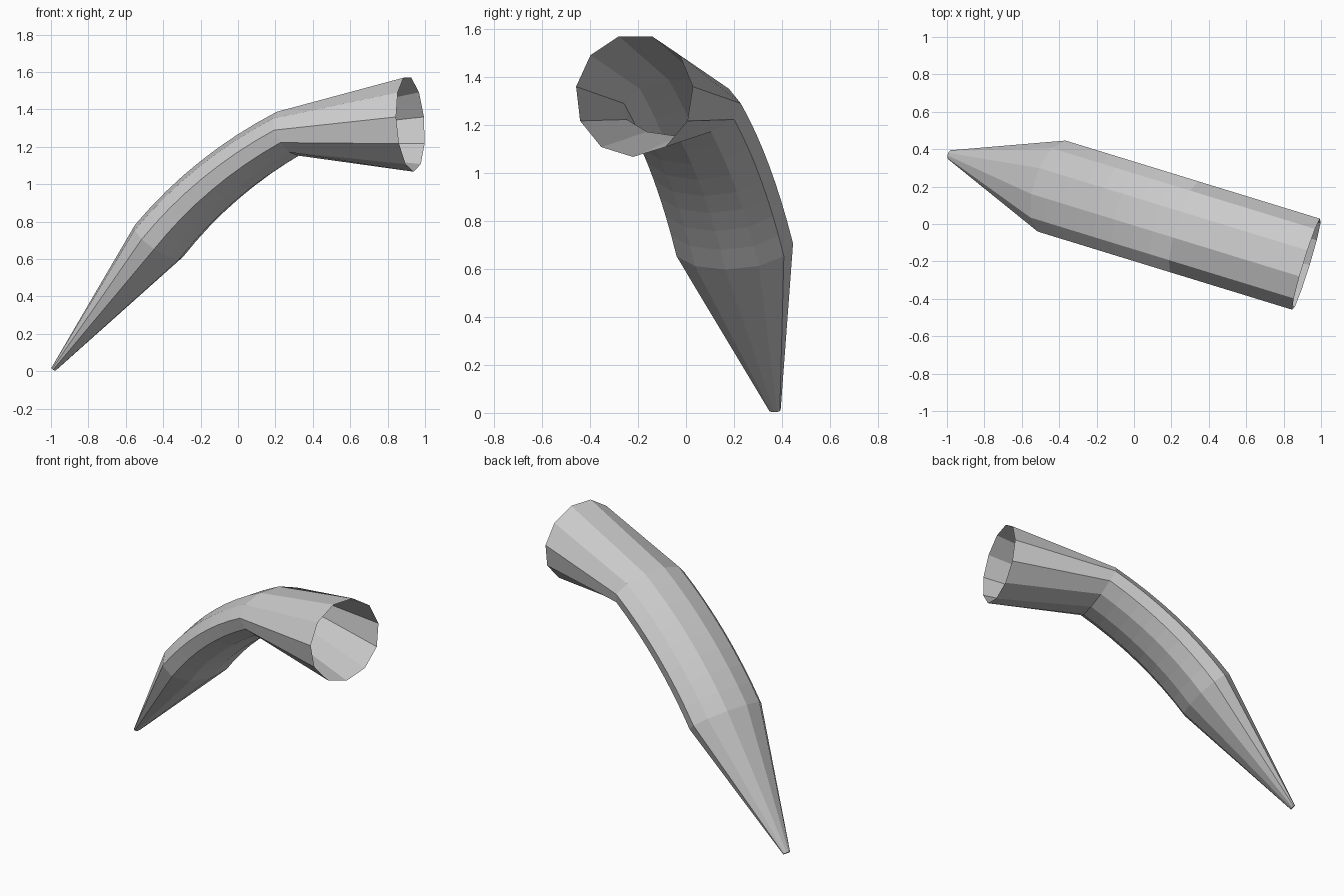
import bpy, bmesh, math
from mathutils import Vector

if "Cube" in bpy.data.objects:
    bpy.data.objects.remove(bpy.data.objects["Cube"])

SIDES = 11
YAW = math.atan2(-0.293, 0.956)          # heading of the bend plane
HEAD = Vector((math.cos(YAW), math.sin(YAW), 0))
SIDE = Vector((-math.sin(YAW), math.cos(YAW), 0))


def station(x, z, pitch, half_width, half_height):
    """Centre, pitch in degrees and ellipse radii of one cross-section."""
    return (Vector((x, 0.37 - 0.307 * (x + 0.985), z)), math.radians(pitch), half_width, half_height)


# Narrow tip
stations = [station(-0.986, 0.011, 50, 0.025, 0.013)]

# Flattened curved body along a quadratic arc
p0, p1, p2 = Vector((-0.425, 0.692)), Vector((-0.135, 1.048)), Vector((0.275, 1.272))
STEPS = 8
for i in range(STEPS + 1):
    t = i / STEPS
    p = p0 * (1 - t) ** 2 + p1 * 2 * t * (1 - t) + p2 * t * t
    stations.append(station(p.x, p.y, 50 - 27 * t, 0.257, 0.148 - 0.018 * t))

# Round open mouth
stations.append(station(0.922, 1.323, 4, 0.257, 0.257))

# Skin the cross-sections
bm = bmesh.new()
rings = []
for centre, pitch, a, b in stations:
    up = Vector((0, 0, 1)) * math.cos(pitch) - HEAD * math.sin(pitch)
    ring = []
    for k in range(SIDES):
        ang = -math.pi / 2 + 2 * math.pi * k / SIDES
        ring.append(bm.verts.new(centre + SIDE * a * math.cos(ang) + up * b * math.sin(ang)))
    rings.append(ring)
for r, s in zip(rings, rings[1:]):
    for k in range(SIDES):
        n = (k + 1) % SIDES
        bm.faces.new((r[k], r[n], s[n], s[k]))
bm.faces.new(list(reversed(rings[0])))   # close the tip
bmesh.ops.recalc_face_normals(bm, faces=bm.faces)

mesh = bpy.data.meshes.new("curved_horn")
bm.to_mesh(mesh)
bm.free()
bpy.context.collection.objects.link(bpy.data.objects.new("curved_horn", mesh))
